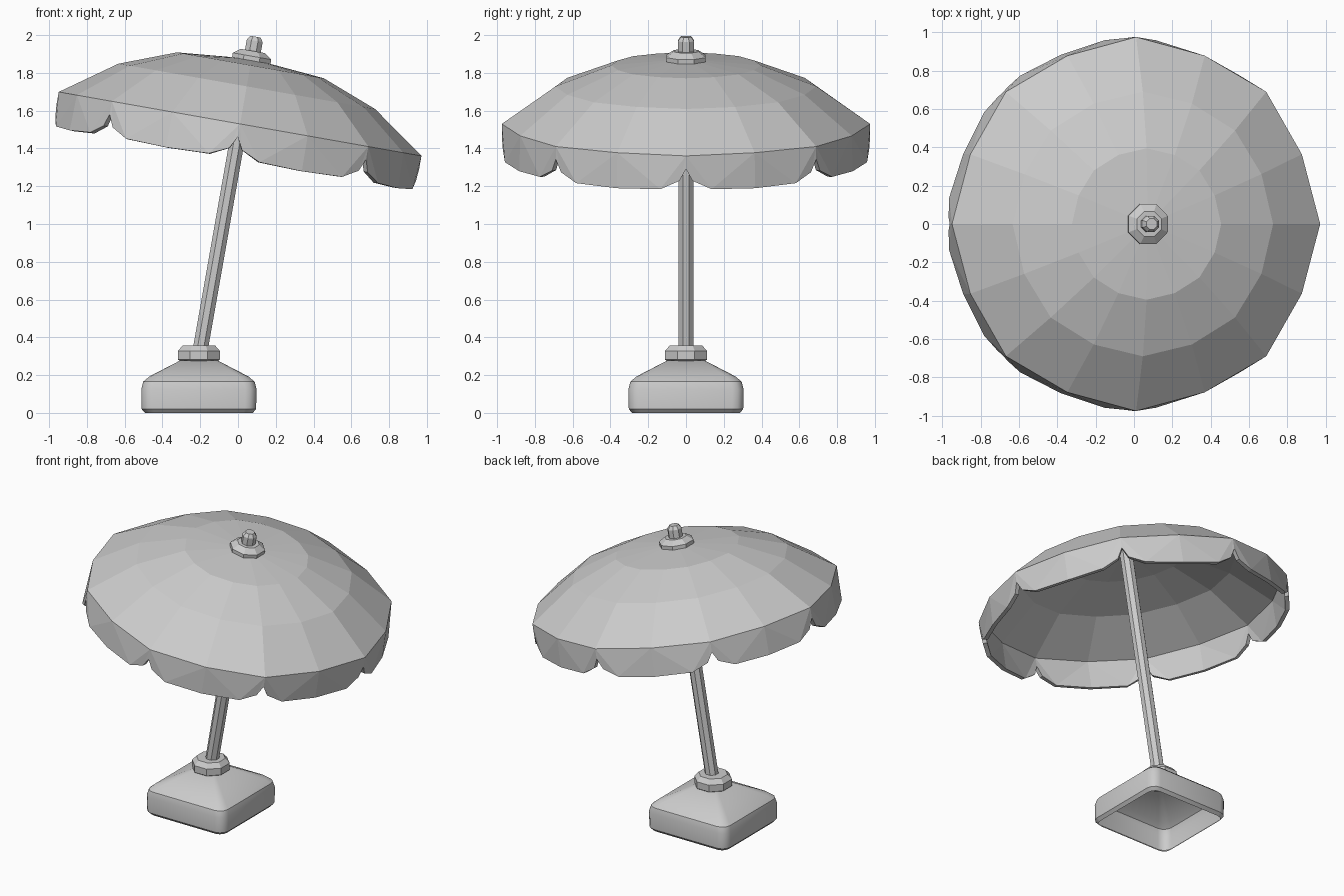
import bpy, bmesh
from math import sin, cos, pi, radians

cube = bpy.data.objects.get("Cube")
if cube:
    bpy.data.objects.remove(cube)

grey = bpy.data.materials.new("plain_grey")
grey.use_nodes = True
colour = (0.6, 0.6, 0.6, 1)
grey.diffuse_color = colour
grey.node_tree.nodes["Principled BSDF"].inputs["Base Color"].default_value = colour

TILT = radians(10)
FOOT = (-0.197, 0, 0.35)      # where the tilted pole leaves the base
BASE_X = -0.207


def finish(name, bm, location, tilt=0):
    mesh = bpy.data.meshes.new(name)
    bm.to_mesh(mesh)
    bm.free()
    mesh.materials.append(grey)
    obj = bpy.data.objects.new(name, mesh)
    obj.location = location
    obj.rotation_euler.y = tilt
    bpy.context.collection.objects.link(obj)
    return obj


def bridge(bm, lower, upper):
    n = len(lower)
    for i in range(n):
        j = (i + 1) % n
        bm.faces.new((lower[i], lower[j], upper[j], upper[i]))


def turned(name, profile, location, tilt=0, sides=8):
    """Closed faceted part from (radius, height) pairs, bottom to top."""
    bm = bmesh.new()
    rings = []
    for r, z in profile:
        angles = [2 * pi * (i + 0.5) / sides for i in range(sides)]
        rings.append([bm.verts.new((r * cos(a), r * sin(a), z)) for a in angles])
    for lower, upper in zip(rings, rings[1:]):
        bridge(bm, lower, upper)
    bm.faces.new(rings[0][::-1])
    bm.faces.new(rings[-1])
    return finish(name, bm, location, tilt)


# Canopy: faceted dome with a scalloped valance of eight panels
PANELS = 8
RIM = 1.198
bm = bmesh.new()


def point(radius, turn, z):
    a = 2 * pi * turn / PANELS
    return bm.verts.new((radius * cos(a), radius * sin(a), z))


rings = []
for r_seam, r_mid, z in ((0.975, 0.95, RIM), (0.69, 0.68, 1.40), (0.395, 0.39, 1.513)):
    rings.append([point(r_mid if i % 2 else r_seam, i / 2, z) for i in range(2 * PANELS)])
for lower, upper in zip(rings, rings[1:]):
    bridge(bm, lower, upper)
apex = bm.verts.new((0, 0, 1.548))
top, rim = rings[-1], rings[0]
for i in range(len(top)):
    bm.faces.new((top[i], top[(i + 1) % len(top)], apex))

# Valance outline across a panel: position, drop below the rim, radius
scallop = ((0, 0.07, 0.975), (0.045, 0.135, 0.97), (0.18, 0.182, 0.968),
           (0.5, 0.19, 0.955), (0.82, 0.182, 0.968), (0.955, 0.135, 0.97))
hem = [[point(r, p + t, RIM - d) for t, d, r in scallop] for p in range(PANELS)]
for p in range(PANELS):
    edge = hem[p] + [hem[(p + 1) % PANELS][0]]
    seam, mid, end = (rim[(2 * p + k) % len(rim)] for k in range(3))
    for i in range(6):
        anchor = seam if i < 2 else mid if i < 4 else end
        bm.faces.new((edge[i], edge[i + 1], anchor))
    bm.faces.new((seam, edge[2], mid))
    bm.faces.new((mid, edge[4], end))
canopy = finish("canopy", bm, FOOT, TILT)
cloth = canopy.modifiers.new("cloth_thickness", "SOLIDIFY")
cloth.thickness = 0.028
cloth.offset = -1

# Tilted pole, cap and finial share the canopy axis
turned("pole", ((0.043, -0.06), (0.043, 1.53)), FOOT, TILT)
turned("canopy_cap", ((0.112, 1.525), (0.112, 1.562), (0.07, 1.59)), FOOT, TILT)
turned("finial", ((0.046, 1.57), (0.046, 1.645), (0.03, 1.667)), FOOT, TILT)

# Upright collar on the base
turned("base_collar", ((0.09, 0.262), (0.12, 0.282), (0.12, 0.328), (0.092, 0.358)),
       (BASE_X, 0, 0))

# Hollow base: rounded square shell, open underneath
bm = bmesh.new()
rings = []
for half, corner, z in ((0.285, 0.05, 0.0), (0.303, 0.06, 0.02), (0.305, 0.06, 0.125),
                        (0.295, 0.06, 0.165), (0.262, 0.05, 0.193), (0.1, 0.02, 0.277)):
    ring = []
    for quarter in range(4):
        centre = pi / 4 + quarter * pi / 2
        sx, sy = (1 if cos(centre) > 0 else -1), (1 if sin(centre) > 0 else -1)
        for k in range(4):
            a = quarter * pi / 2 + k * pi / 6
            ring.append(bm.verts.new((sx * (half - corner) + corner * cos(a),
                                      sy * (half - corner) + corner * sin(a), z)))
    rings.append(ring)
for lower, upper in zip(rings, rings[1:]):
    bridge(bm, lower, upper)
bm.faces.new(rings[-1])
base = finish("base", bm, (BASE_X, 0, 0))
bpy.context.view_layer.objects.active = base
base.select_set(True)
bpy.ops.object.shade_smooth_by_angle(angle=radians(35))
